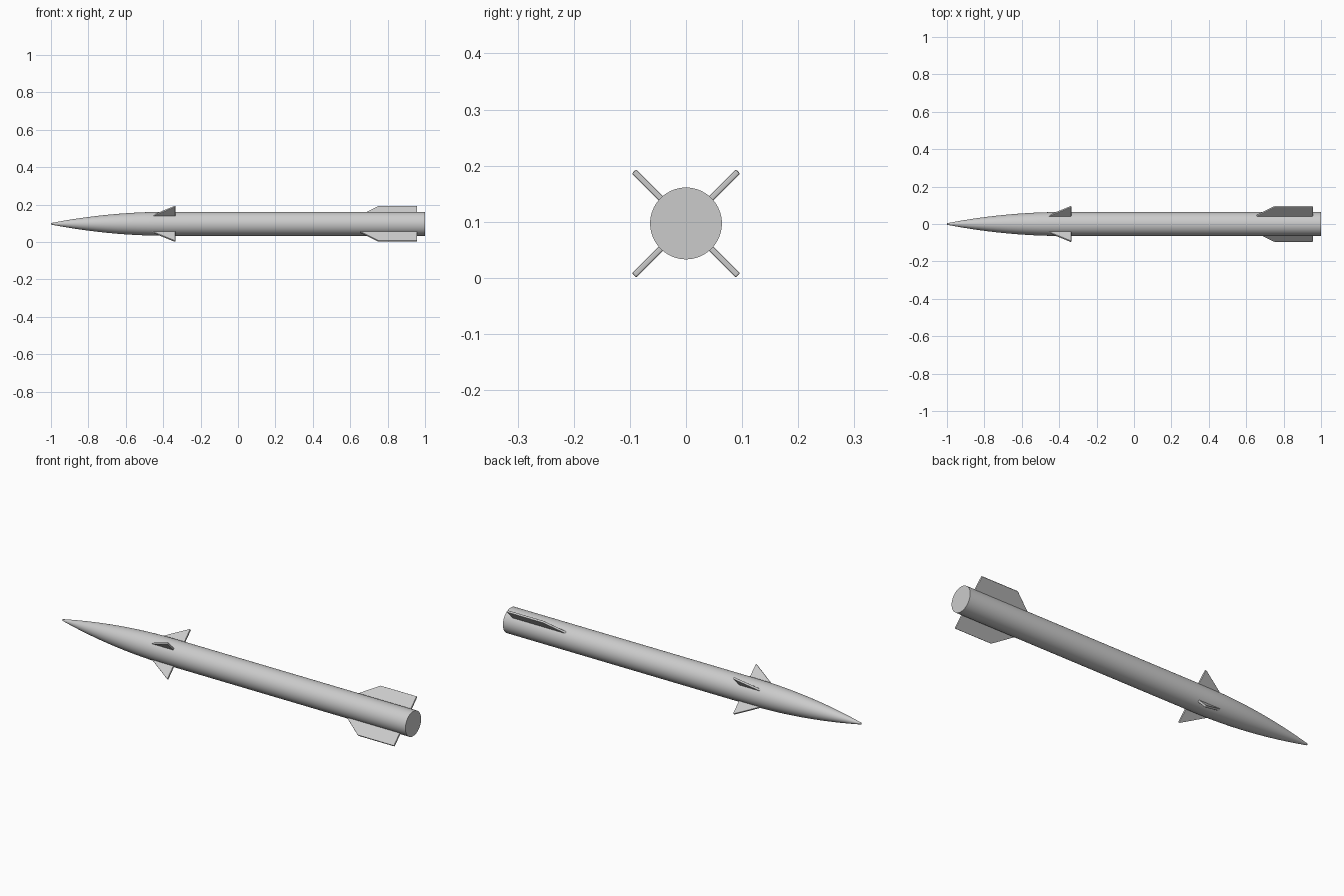
import bpy, bmesh, math
from mathutils import Matrix

cube = bpy.data.objects.get("Cube")
if cube:
    bpy.data.objects.remove(cube, do_unlink=True)

AXIS_Z = 0.097
RADIUS = 0.064
NOSE_LENGTH = 0.62
SIDES = 64

grey = bpy.data.materials.new("light_grey")
grey.use_nodes = True
colour = (0.6, 0.6, 0.6, 1)
grey.diffuse_color = colour
grey.node_tree.nodes["Principled BSDF"].inputs["Base Color"].default_value = colour


def add_object(name, bm):
    bmesh.ops.recalc_face_normals(bm, faces=bm.faces)
    mesh = bpy.data.meshes.new(name)
    bm.to_mesh(mesh)
    bm.free()
    mesh.materials.append(grey)
    obj = bpy.data.objects.new(name, mesh)
    obj.location.z = AXIS_Z
    bpy.context.collection.objects.link(obj)
    return obj


# Body: rounded nose curve running into a plain tube, turned about the x axis
def build_body():
    steps = 24
    profile = [(-1, 0.004)]
    for i in range(1, steps + 1):
        t = (i / steps) ** 1.5
        profile.append((-1 + NOSE_LENGTH * t, 0.004 + (RADIUS - 0.004) * (1 - (1 - t) ** 2)))
    profile.append((1, RADIUS))
    bm = bmesh.new()
    rings = []
    for x, r in profile:
        angles = [2 * math.pi * k / SIDES for k in range(SIDES)]
        rings.append([bm.verts.new((x, r * math.cos(a), r * math.sin(a))) for a in angles])
    for a, b in zip(rings, rings[1:]):
        for k in range(SIDES):
            n = (k + 1) % SIDES
            bm.faces.new((a[k], a[n], b[n], b[k]))
    bm.faces.new(rings[0])
    bm.faces.new(rings[-1])
    body = add_object("body", bm)
    bpy.ops.object.select_all(action="DESELECT")
    body.select_set(True)
    bpy.context.view_layer.objects.active = body
    bpy.ops.object.shade_smooth_by_angle(angle=math.radians(35))


# Fin: flat plate from an (x, distance from axis) outline, turned to its angle
def build_fin(name, outline, degrees, thickness=0.011):
    bm = bmesh.new()
    face = bm.faces.new([bm.verts.new((x, r, -thickness / 2)) for x, r in outline])
    out = bmesh.ops.extrude_face_region(bm, geom=[face])
    top = [v for v in out["geom"] if isinstance(v, bmesh.types.BMVert)]
    bmesh.ops.translate(bm, verts=top, vec=(0, 0, thickness))
    bm.transform(Matrix.Rotation(math.radians(degrees), 4, "X"))
    fin = add_object(name, bm)
    bevel = fin.modifiers.new("soft_edges", "BEVEL")
    bevel.width = 0.003
    bevel.segments = 2


build_body()

# Four small triangular fins behind the nose
front_outline = [(-0.48, 0.05), (-0.34, 0.131), (-0.335, 0.131), (-0.335, 0.05)]
for place, angle in (("upper_back", 45), ("upper_front", 135),
                     ("lower_front", 225), ("lower_back", 315)):
    build_fin("nose_fin_" + place, front_outline, angle)

# Two long tail fins on opposite sides
tail_outline = [(0.635, 0.05), (0.75, 0.131), (0.957, 0.131), (0.957, 0.05)]
for place, angle in (("upper_back", 45), ("lower_front", 225)):
    build_fin("tail_fin_" + place, tail_outline, angle)
